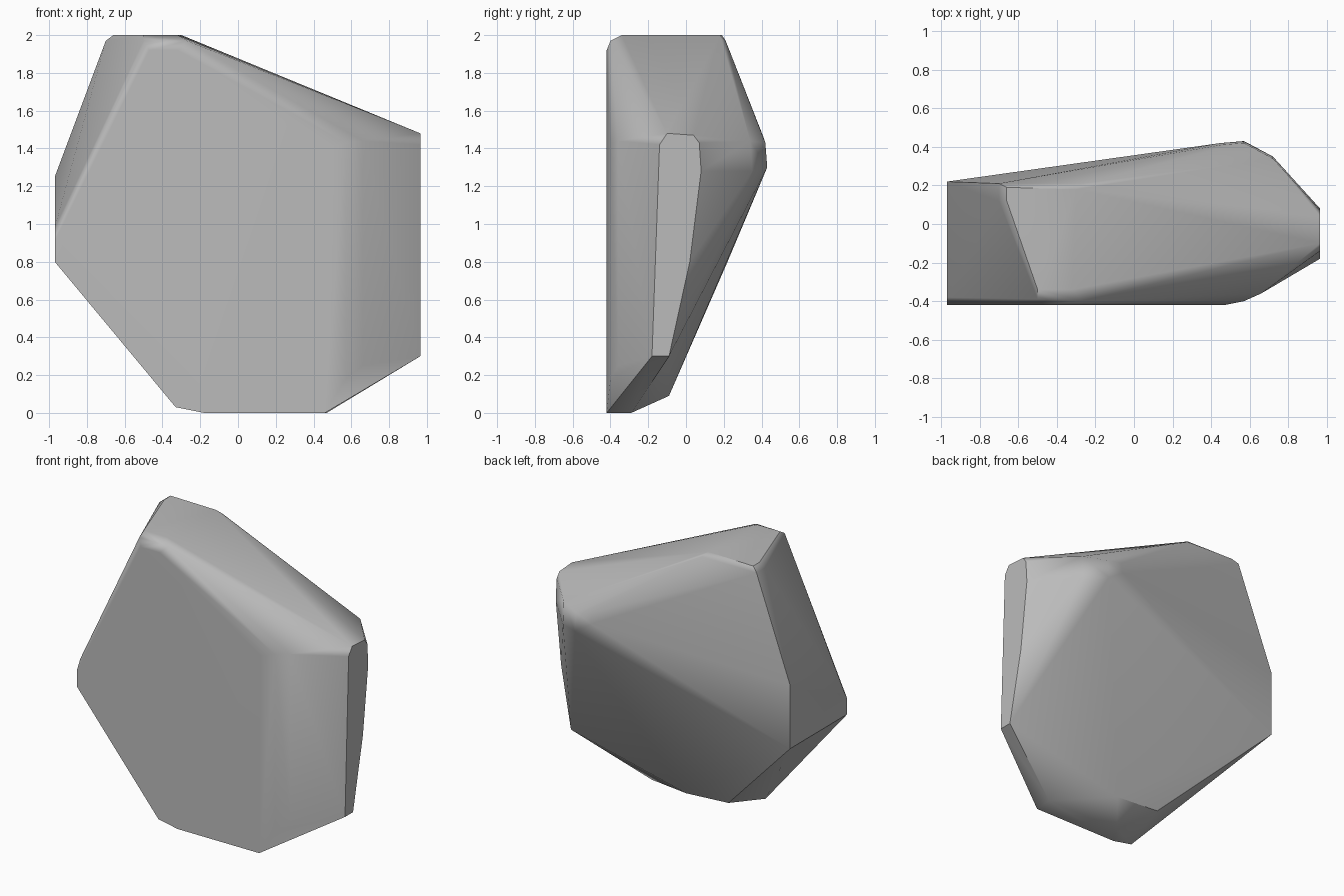
import bpy
import bmesh
import math
from mathutils import Vector

# Remove the default object
default_object = bpy.data.objects.get("Cube")
if default_object:
    bpy.data.objects.remove(default_object, do_unlink=True)


def make_material(name, colour):
    material = bpy.data.materials.new(name)
    material.use_nodes = True
    material.diffuse_color = colour
    shader = material.node_tree.nodes["Principled BSDF"]
    shader.inputs["Base Color"].default_value = colour
    shader.inputs["Roughness"].default_value = 0.9
    return material


def facet(axis, level, outline):
    """Place a flat outline at one level along an axis (the other two axes in order)."""
    points = []
    for pair in outline:
        point = list(pair)
        point.insert("xyz".index(axis), level)
        points.append(Vector(point))
    return points


corners = []

# Top: small flat cap with a softened rim just under it
corners += facet("z", 2.0, [(-.66, .19), (-.66, .12), (-.5, -.34), (-.32, -.34), (-.3, .18)])
corners += facet("z", 1.97, [(-.7, .21), (-.7, .12), (-.5, -.39), (-.27, -.4), (-.27, .21)])

# Front: broad flat face
corners += facet("y", -.42, [(-.97, .8), (-.97, .91), (-.47, 1.92), (-.32, 1.92),
                             (.47, 1.4), (.46, 0), (-.18, 0), (-.33, .03)])

# Front: rounded turn towards the right side
corners += facet("x", .57, [(-.4, .18), (-.4, 1.43)])
corners += facet("x", .66, [(-.36, .25), (-.36, 1.44)])

# Right side: narrow flat strip with a rounded top
corners += facet("x", .965, [(-.18, .3), (-.09, .3), (.02, .8), (.08, 1.28), (.07, 1.43),
                             (.04, 1.47), (-.1, 1.48), (-.14, 1.42)])

# Left side: wedge face
corners += facet("x", -.97, [(.22, .8), (.22, 1.25), (-.38, .98)])

# Back: blunt bulge
corners += facet("x", .45, [(.41, 1.46), (.42, 1.38)])
corners += facet("x", .57, [(.43, 1.3), (.42, 1.43)])
corners += facet("x", .72, [(.35, 1.28), (.34, 1.44)])

# Underside: back rim of the sloped base
corners += facet("y", -.29, [(-.1, 0), (.47, 0)])
corners += facet("y", -.09, [(-.27, .11), (.06, .09)])

# Wrap all the facets into one solid stone
bm = bmesh.new()
for corner in corners:
    bm.verts.new(corner)
hull = bmesh.ops.convex_hull(bm, input=bm.verts[:], use_existing_faces=False)
loose = [v for v in bm.verts if not v.link_faces]
bmesh.ops.delete(bm, geom=loose, context="VERTS")
bmesh.ops.dissolve_limit(bm, angle_limit=math.radians(1.5),
                         verts=bm.verts[:], edges=bm.edges[:])
bmesh.ops.recalc_face_normals(bm, faces=bm.faces[:])

mesh = bpy.data.meshes.new("rock")
bm.to_mesh(mesh)
bm.free()
mesh.materials.append(make_material("stone grey", (0.5, 0.5, 0.5, 1.0)))

rock = bpy.data.objects.new("rock", mesh)
bpy.context.collection.objects.link(rock)

# Soft shading on the worn edges, crisp on the strong ones
bpy.ops.object.select_all(action="DESELECT")
rock.select_set(True)
bpy.context.view_layer.objects.active = rock
bpy.ops.object.shade_smooth_by_angle(angle=math.radians(35))
weighted = rock.modifiers.new("weighted_normals", "WEIGHTED_NORMAL")
weighted.keep_sharp = True
